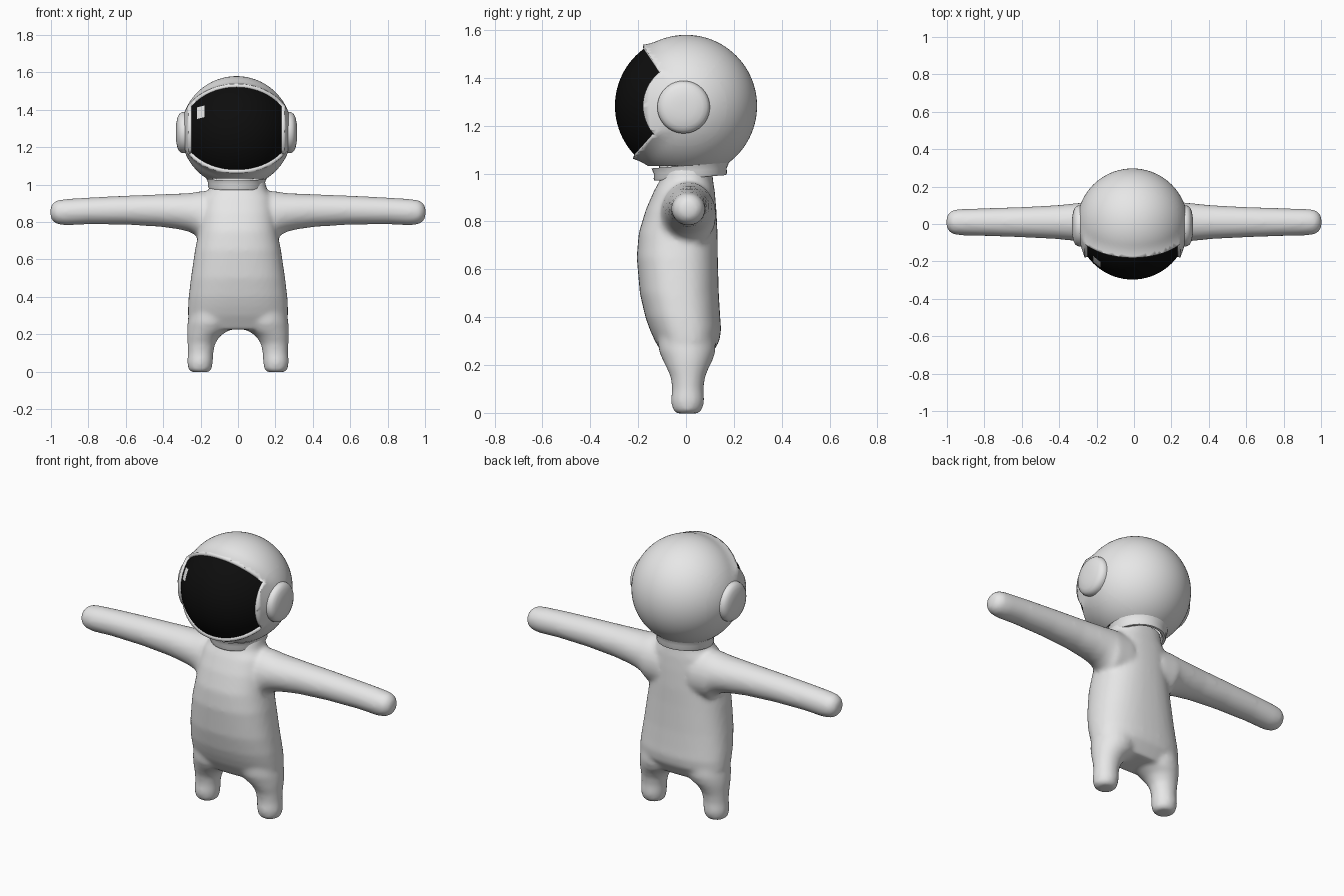
import bpy, bmesh, math
from mathutils import Vector

if "Cube" in bpy.data.objects:
    bpy.data.objects.remove(bpy.data.objects["Cube"])

HEAD = Vector((-0.008, 0.0, 1.283))
R = 0.297


def material(name, v):
    m = bpy.data.materials.new(name)
    m.diffuse_color = (v, v, v, 1)
    m.use_nodes = True
    m.node_tree.nodes["Principled BSDF"].inputs["Base Color"].default_value = m.diffuse_color
    return m


SUIT = material("suit_white", 0.8)
BLACK = material("visor_black", 0.004)
GLINT = material("glint_white", 0.9)


def finish(name, bm, mat, angle=40):
    bmesh.ops.recalc_face_normals(bm, faces=bm.faces)
    me = bpy.data.meshes.new(name)
    bm.to_mesh(me)
    bm.free()
    me.materials.append(mat)
    ob = bpy.data.objects.new(name, me)
    bpy.context.collection.objects.link(ob)
    bpy.ops.object.select_all(action='DESELECT')
    ob.select_set(True)
    bpy.context.view_layer.objects.active = ob
    bpy.ops.object.shade_smooth_by_angle(angle=math.radians(angle))
    return ob


def loft(bm, rings, cap=True):
    loops = [[bm.verts.new(p) for p in r] for r in rings]
    n = len(loops[0])
    for a, b in zip(loops, loops[1:]):
        for i in range(n):
            j = (i + 1) % n
            bm.faces.new((a[i], a[j], b[j], b[i]))
    if cap:
        bm.faces.new(loops[0])
        bm.faces.new(loops[-1])


def oval(rx, ry, power=2.0, n=40):
    for i in range(n):
        c, s = math.cos(math.tau * i / n), math.sin(math.tau * i / n)
        yield (rx * math.copysign(abs(c) ** (2 / power), c),
               ry * math.copysign(abs(s) ** (2 / power), s))


def upright(cx, rx, y0, y1, z, power=2.0):
    return [(cx + u, (y0 + y1) / 2 + v, z) for u, v in oval(rx, (y1 - y0) / 2, power)]


# Body: torso, legs and arms fused into one smooth skin
bm = bmesh.new()
torso = [(0.225, 0.25, -0.085, 0.095), (0.3, 0.268, -0.13, 0.14), (0.35, 0.267, -0.152, 0.147),
         (0.4, 0.264, -0.17, 0.143), (0.5, 0.252, -0.193, 0.137), (0.65, 0.23, -0.206, 0.133),
         (0.75, 0.21, -0.198, 0.132), (0.85, 0.2, -0.168, 0.127), (0.93, 0.185, -0.133, 0.12),
         (0.97, 0.155, -0.11, 0.113), (1.04, 0.14, -0.09, 0.108)]
loft(bm, [upright(0, rx, a, b, z, 2.4) for z, rx, a, b in torso])
leg = [(-0.003, 0.203, 0.045, -0.038, 0.05), (0.012, 0.203, 0.062, -0.056, 0.068),
       (0.05, 0.203, 0.069, -0.063, 0.077), (0.1, 0.2, 0.068, -0.058, 0.073),
       (0.15, 0.196, 0.074, -0.064, 0.08), (0.19, 0.184, 0.088, -0.082, 0.096),
       (0.22, 0.162, 0.111, -0.097, 0.112), (0.26, 0.15, 0.12, -0.114, 0.124),
       (0.36, 0.14, 0.115, -0.12, 0.12)]
arm = [(0.1, 0.68, 0.965, 0.115), (0.2, 0.695, 0.965, 0.115), (0.225, 0.728, 0.96, 0.11),
       (0.26, 0.748, 0.955, 0.106), (0.32, 0.762, 0.952, 0.1), (0.42, 0.775, 0.948, 0.09),
       (0.6, 0.786, 0.941, 0.081), (0.8, 0.788, 0.931, 0.074), (0.92, 0.782, 0.923, 0.071),
       (0.965, 0.788, 0.917, 0.066), (0.99, 0.803, 0.902, 0.05), (1.003, 0.828, 0.877, 0.025)]
for s in (-1, 1):
    loft(bm, [upright(s * cx, rx, a, b, z) for z, cx, rx, a, b in leg])
    loft(bm, [[(s * x, 0.01 + u, (a + b) / 2 + v) for u, v in oval(h, (b - a) / 2)]
              for x, a, b, h in arm])
body = finish("body", bm, SUIT)
mod = body.modifiers.new("fuse", 'REMESH')
mod.mode = 'VOXEL'
mod.voxel_size = 0.012
mod.use_smooth_shade = True
mod = body.modifiers.new("soften", 'SMOOTH')
mod.factor = 0.5
mod.iterations = 8

# Visor opening: four planes (point, outward normal) in head space
PLANES = [(Vector(p), Vector(n).normalized()) for p, n in (
    ((0.243, 0, 0), (1, 0, 0)), ((-0.243, 0, 0), (-1, 0, 0)),
    ((0, -0.11, 0.15), (0, 1, 0.667)), ((0, -0.14, -0.13), (0, 1, -0.889)))]


def outside(p):
    return max((p - q).dot(n) for q, n in PLANES)


def head_sphere(keep_opening):
    bm = bmesh.new()
    bmesh.ops.create_uvsphere(bm, u_segments=72, v_segments=48, radius=R)
    cuts = PLANES + ([] if keep_opening else [(Vector((0, 0, -0.25)), Vector((0, 0, -1)))])
    for p, n in cuts:
        bmesh.ops.bisect_plane(bm, geom=bm.verts[:] + bm.edges[:] + bm.faces[:],
                               plane_co=p, plane_no=n)
    drop = []
    for f in bm.faces:
        c = f.calc_center_median()
        inside = outside(c) < 0
        if inside != keep_opening or (not keep_opening and c.z < -0.25):
            drop.append(f)
    bmesh.ops.delete(bm, geom=drop, context='FACES')
    return bm


# Helmet shell, swelling gently toward the rim of the opening
bm = head_sphere(False)
for v in bm.verts:
    d = max(0.0, outside(v.co))
    lift = 0.016 * max(0.0, 1 - d / 0.06) ** 2
    v.co = HEAD + v.co.normalized() * (R + lift)
helmet = finish("helmet", bm, SUIT)
mod = helmet.modifiers.new("thickness", 'SOLIDIFY')
mod.thickness = 0.025
mod.offset = -1

# Dark visor filling the opening
bm = head_sphere(True)
for v in bm.verts:
    v.co = HEAD + v.co.normalized() * R
finish("visor", bm, BLACK)

# Small reflection plate on the visor
bm = bmesh.new()
grid = []
for i in range(4):
    for j in range(4):
        x, z = -0.212 + 0.04 * i / 3, 0.068 + 0.01 * i / 3 + 0.062 * j / 3
        y = -math.sqrt((R + 0.003) ** 2 - x * x - z * z)
        grid.append(bm.verts.new(HEAD + Vector((x, y, z))))
for i in range(3):
    for j in range(3):
        k = i * 4 + j
        bm.faces.new((grid[k], grid[k + 4], grid[k + 5], grid[k + 1]))
finish("visor_glint", bm, GLINT)

# Rounded ear discs
for s, side in ((-1, "left"), (1, "right")):
    bm = bmesh.new()
    prof = [(0.25, 0.11), (0.285, 0.11), (0.298, 0.106), (0.308, 0.097),
            (0.316, 0.08), (0.322, 0.05), (0.324, 0.02)]
    loft(bm, [[HEAD + Vector((s * x, -0.01 + u, -0.005 + v)) for u, v in oval(r, r)]
              for x, r in prof])
    finish(side + "_ear_disc", bm, SUIT)

# Neck collar, tilted slightly forward, open underneath
bm = bmesh.new()
prof = [(1.045, 0.13), (0.99, 0.13), (0.982, 0.136), (0.982, 0.149), (0.99, 0.153),
        (1.01, 0.152), (1.035, 0.162)]
loft(bm, [[(HEAD.x + u, 0.018 + v, z + 0.08 * v) for u, v in oval(r, r)]
          for z, r in prof], cap=False)
finish("neck_collar", bm, SUIT)
